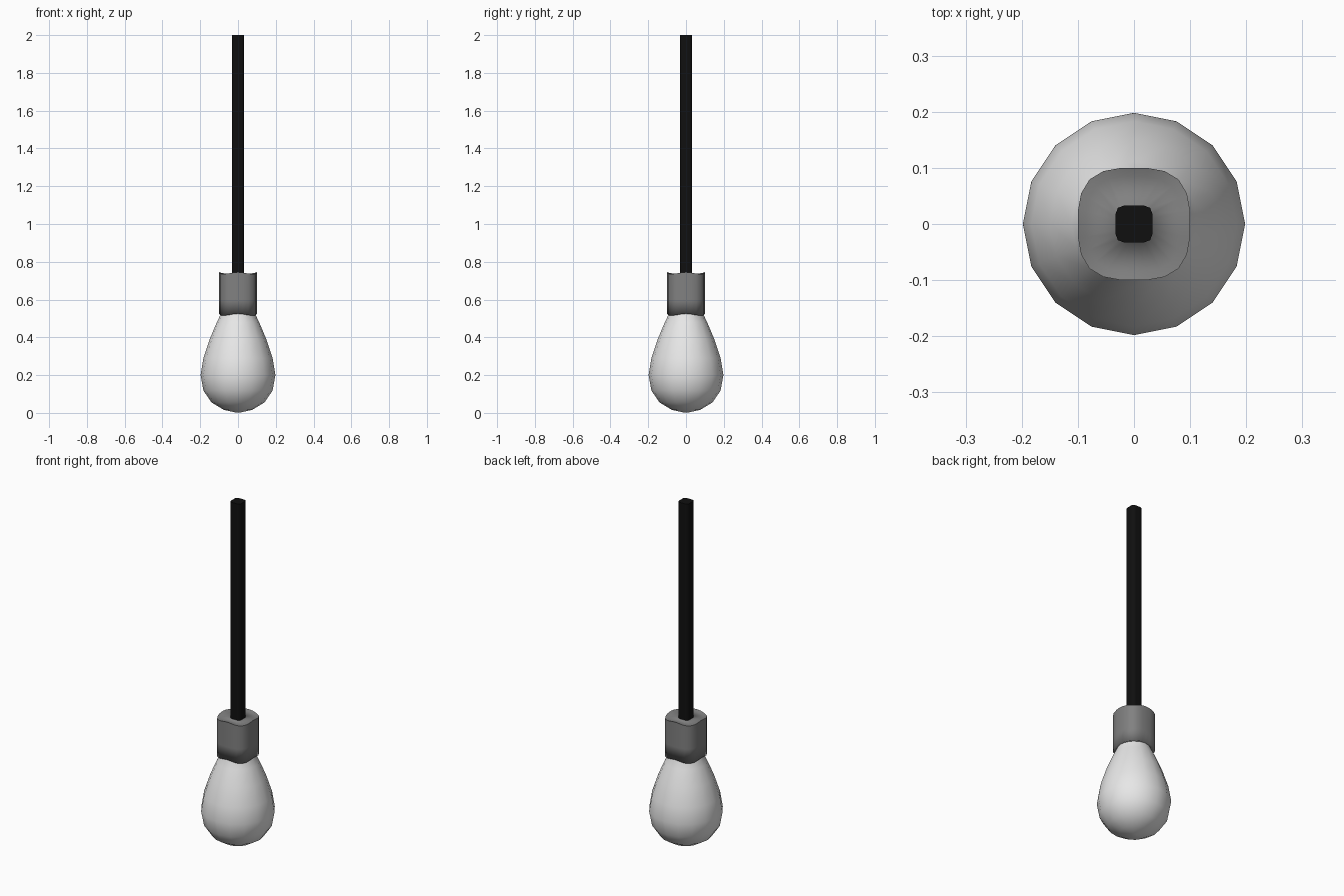
import bpy, bmesh, math

if "Cube" in bpy.data.objects:
    bpy.data.objects.remove(bpy.data.objects["Cube"])


def material(name, value):
    m = bpy.data.materials.new(name)
    m.diffuse_color = (value, value, value, 1)
    m.use_nodes = True
    m.node_tree.nodes["Principled BSDF"].inputs["Base Color"].default_value = m.diffuse_color
    return m


def loft(name, rings, mat, sharp_rings=(), cap_start=True, cap_end=True):
    """Bridge closed rings of points, smooth shaded, with chosen rings kept sharp."""
    bm = bmesh.new()
    vr = [[bm.verts.new(p) for p in ring] for ring in rings]
    n = len(vr[0])
    for a, b in zip(vr, vr[1:]):
        for i in range(n):
            j = (i + 1) % n
            bm.faces.new((a[i], a[j], b[j], b[i]))
    if cap_start:
        bm.faces.new(vr[0][::-1])
    if cap_end:
        bm.faces.new(vr[-1])
    for f in bm.faces:
        f.smooth = True
    for k in sharp_rings:
        for i in range(n):
            e = bm.edges.get((vr[k][i], vr[k][(i + 1) % n]))
            e.smooth = False
    bmesh.ops.recalc_face_normals(bm, faces=bm.faces[:])
    me = bpy.data.meshes.new(name)
    bm.to_mesh(me)
    bm.free()
    me.materials.append(mat)
    ob = bpy.data.objects.new(name, me)
    bpy.context.collection.objects.link(ob)
    return ob


def rounded_square(half, z, wave=0.0, power=3.0, n=24):
    """Soft square ring; wave lowers the corners."""
    pts = []
    for i in range(n):
        a = 2 * math.pi * i / n
        c, s = math.cos(a), math.sin(a)
        r = half / (abs(c) ** power + abs(s) ** power) ** (1 / power)
        pts.append((r * c, r * s, z - wave * math.sin(2 * a) ** 2))
    return pts


def circle(r, z, n=16):
    return [(r * math.cos(2 * math.pi * i / n), r * math.sin(2 * math.pi * i / n), z)
            for i in range(n)]


glass = material("pale_glass", 0.8)
grey = material("socket_grey", 0.22)
black = material("cable_black", 0.005)

# Glass bulb: sixteen-sided pear profile
profile = [(0.012, 0.002), (0.075, 0.016), (0.14, 0.055), (0.183, 0.118),
           (0.198, 0.2), (0.183, 0.29), (0.15, 0.39), (0.112, 0.48),
           (0.088, 0.53), (0.08, 0.58)]
loft("bulb", [circle(r, z) for r, z in profile], glass)

# Socket: soft square sleeve with wavy rims and a hole edge hidden in the cable
loft("socket", [
    rounded_square(0.07, 0.53),
    rounded_square(0.1, 0.525, 0.01),
    rounded_square(0.1, 0.6),
    rounded_square(0.1, 0.66),
    rounded_square(0.1, 0.745, 0.01),
    rounded_square(0.085, 0.74, 0.006),
    rounded_square(0.032, 0.735, 0, 4),
    rounded_square(0.031, 0.76, 0, 4),
], grey, sharp_rings=(4,))

# Hanging cable
loft("cable", [rounded_square(0.033, 0.72, 0, 5), rounded_square(0.033, 2.0, 0, 5)],
     black, sharp_rings=(0, 1))
